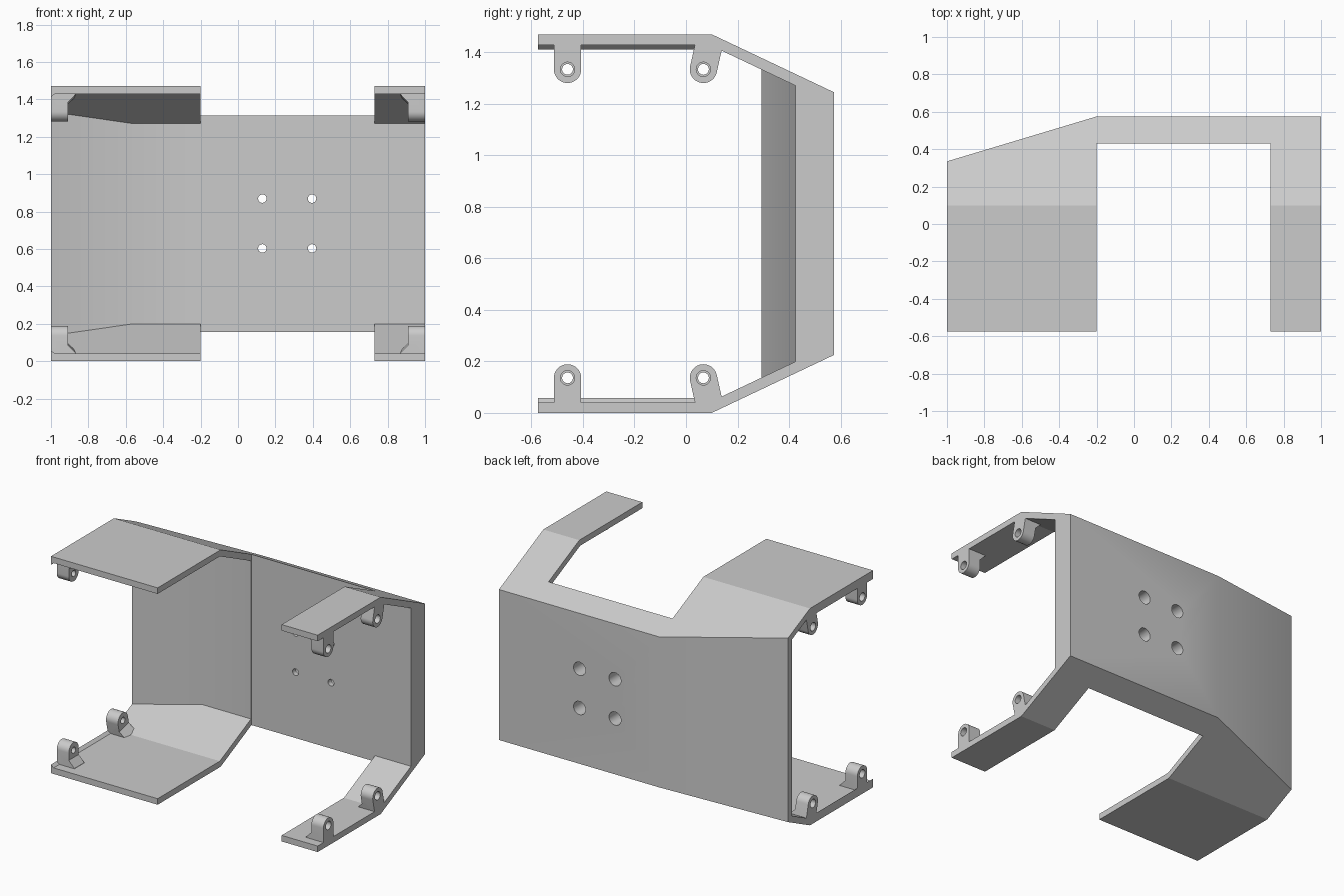
import bpy, bmesh, math

if "Cube" in bpy.data.objects:
    bpy.data.objects.remove(bpy.data.objects["Cube"])

H = 1.47            # overall height
BEND = math.atan(0.225 / 0.475) / 2


def prism(name, pts, lo, hi, axis):
    """Extrude a 2D outline along an axis."""
    place = {'x': lambda p, t: (t, p[0], p[1]),
             'y': lambda p, t: (p[0], t, p[1]),
             'z': lambda p, t: (p[0], p[1], t)}[axis]
    bm = bmesh.new()
    a = [bm.verts.new(place(p, lo)) for p in pts]
    b = [bm.verts.new(place(p, hi)) for p in pts]
    bm.faces.new(a)
    bm.faces.new(b[::-1])
    n = len(pts)
    for i in range(n):
        bm.faces.new((a[i], a[(i + 1) % n], b[(i + 1) % n], b[i]))
    bmesh.ops.recalc_face_normals(bm, faces=bm.faces)
    me = bpy.data.meshes.new(name)
    bm.to_mesh(me)
    bm.free()
    ob = bpy.data.objects.new(name, me)
    bpy.context.collection.objects.link(ob)
    return ob


def arc(cx, cy, r, a0=0.0, a1=2 * math.pi, n=32, closed=False):
    m = n if closed else n - 1
    return [(cx + r * math.cos(a0 + (a1 - a0) * i / m),
             cy + r * math.sin(a0 + (a1 - a0) * i / m)) for i in range(n)]


def boolean(ob, cutter, op='DIFFERENCE'):
    mod = ob.modifiers.new("cut", 'BOOLEAN')
    mod.operation, mod.object, mod.solver = op, cutter, 'EXACT'
    cutter.hide_render = True
    bake(ob)
    bpy.data.objects.remove(cutter)


def bake(ob):
    dg = bpy.context.evaluated_depsgraph_get()
    dg.update()
    me = bpy.data.meshes.new_from_object(ob.evaluated_get(dg))
    ob.modifiers.clear()
    ob.data = me


def mirrored(half):
    return half + [(y, H - z) for y, z in reversed(half)]


# Bracket shell: side profile trimmed by the plan outline, then hollowed
shell = prism("bracket_shell", mirrored([(-0.575, 0), (0.1, 0), (0.575, 0.225)]), -1, 1, 'x')
plan = prism("plan_cutter", [(-1.2, -0.8), (-0.2, -0.8), (-0.2, 0.43), (0.73, 0.43), (0.73, -0.8),
                             (1.2, -0.8), (1.2, 0.605), (-0.1, 0.605), (-1.2, 0.275)], -0.5, 2, 'z')
boolean(shell, plan, 'INTERSECT')

slope = 0.225 / 0.475
cavity = prism("cavity_cutter", mirrored([(-0.9, 0.041), (0.091, 0.041),
                                          (0.5, 0.041 + 0.409 * slope)]), -1.3, 1.3, 'x')
inner_plan = prism("inner_plan_cutter", [(-1.2, -1), (1.2, -1), (1.2, 0.425),
                                         (-0.565, 0.425), (-1.2, 0.232)], -0.5, 2, 'z')
boolean(cavity, inner_plan, 'INTERSECT')
boolean(shell, cavity)

# Four counterbored screw holes in the back wall
for x in (0.13, 0.396):
    for z in (0.603, 0.869):
        boolean(shell, prism("hole", arc(x, z, 0.0225, closed=True), 0.2, 0.8, 'y'))
        boolean(shell, prism("counterbore", arc(x, z, 0.045, closed=True), 0.465, 0.8, 'y'))


def lug(name, y, tilt):
    """Eyelet with a gusset foot, mirrored to all four plates."""
    h = 0.095 / math.cos(tilt)
    r = 0.053
    ob = prism(name, [(-r, -0.016), (r, -0.016)] + arc(0, h, r, 0, math.pi, 20), -1, -0.91, 'x')
    boolean(ob, prism("gusset", [(-0.95, -0.016), (-0.868, -0.016), (-0.868, 0.002),
                                 (-0.91, 0.046), (-0.95, 0.046)], -r, r, 'y'), 'UNION')
    boolean(ob, prism("bore", arc(0, h, 0.021, closed=True), -1.1, -0.8, 'x'))
    boolean(ob, prism("bore_step", arc(0, h, 0.028, closed=True), -1.1, -0.95, 'x'))
    c, s = math.cos(tilt), math.sin(tilt)
    for v in ob.data.vertices:
        ly, lz = v.co.y, v.co.z
        v.co.y = y + ly * c - lz * s
        v.co.z = 0.041 + ly * s + lz * c - H / 2
    ob.location.z = H / 2
    m = ob.modifiers.new("mirror", 'MIRROR')
    m.use_axis = (True, False, True)
    m.use_mirror_merge = False
    bpy.context.view_layer.update()
    bake(ob)
    return ob


lugs = [lug("front_lugs", -0.46, 0), lug("rear_lugs", 0.089, BEND)]

# Thin bevelled lips along the left plate edges
lip = prism("edge_lips", [(-1, 0.035), (-0.98, 0.035), (-0.98, 0.041), (-1, 0.058)], -0.575, 0.04, 'y')
for v in lip.data.vertices:
    v.co.z -= H / 2
lip.location.z = H / 2
m = lip.modifiers.new("mirror", 'MIRROR')
m.use_axis = (False, False, True)
m.use_mirror_merge = False

for ob in bpy.context.collection.objects:
    ob.select_set(True)
    bpy.context.view_layer.objects.active = ob
bpy.ops.object.shade_smooth_by_angle(angle=math.radians(20))
